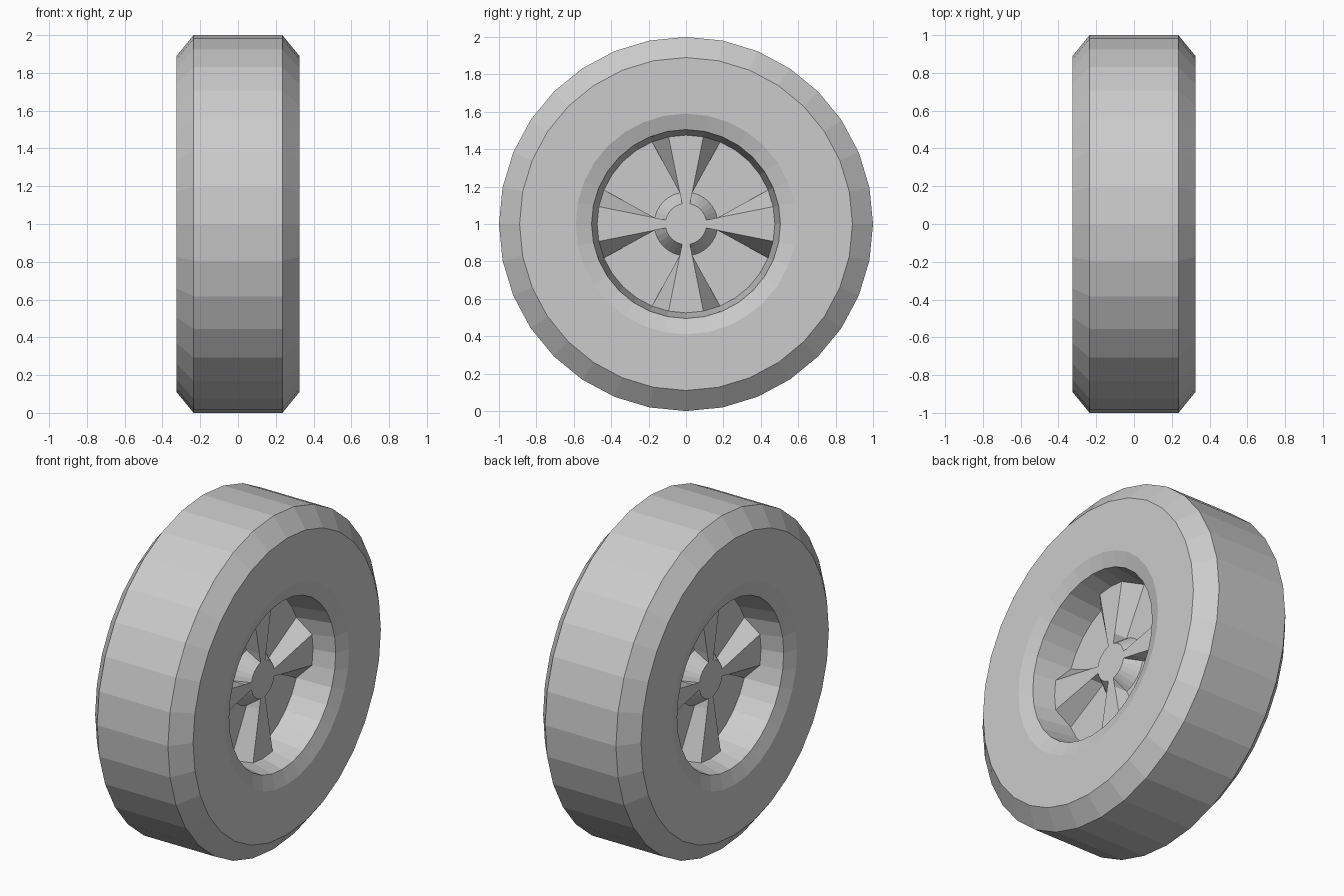
import bpy, bmesh
from math import sin, cos, tau

if "Cube" in bpy.data.objects:
    bpy.data.objects.remove(bpy.data.objects["Cube"], do_unlink=True)

SIDES = 32
PER_SPOKE = 8              # segments in one spoke repeat
TOP, FLOOR = 0.165, 0.08   # x of the spoke faces and of the pockets
R_HUB, R_BASE, R_DISC = 0.11, 0.17, 0.475
RIM = (0.295, 0.505)       # x and radius of the rim lip

grey = bpy.data.materials.new("plain grey")
grey.use_nodes = True
colour = (0.6, 0.6, 0.6, 1)
grey.diffuse_color = colour
grey.node_tree.nodes["Principled BSDF"].inputs["Base Color"].default_value = colour


def point(x, r, j):
    a = tau * j / SIDES
    return (x, r * sin(a), r * cos(a))


def finish(name, faces):
    """Join polygons into one object, mirrored to the other side of the wheel."""
    bm = bmesh.new()
    for f in faces:
        bm.faces.new([bm.verts.new(p) for p in f])
    bmesh.ops.remove_doubles(bm, verts=bm.verts[:], dist=1e-4)
    bmesh.ops.recalc_face_normals(bm, faces=bm.faces[:])
    # the visible side of every part looks outward along +x or away from the axle
    if sum(f.normal.x * f.calc_area() for f in bm.faces) < 0:
        bmesh.ops.reverse_faces(bm, faces=bm.faces[:])
    mesh = bpy.data.meshes.new(name)
    bm.to_mesh(mesh)
    bm.free()
    mesh.materials.append(grey)
    obj = bpy.data.objects.new(name, mesh)
    obj.location.z = 1
    bpy.context.collection.objects.link(obj)
    obj.modifiers.new("both_sides", "MIRROR")


# Tyre: tread, chamfered shoulder, sidewall and sloping lip
profile = [(0, 1.0), (0.235, 1.0), (0.325, 0.89), (0.325, 0.59), RIM]
tyre = []
for j in range(SIDES):
    for a, b in zip(profile, profile[1:]):
        tyre.append([point(*a, j), point(*a, j + 1), point(*b, j + 1), point(*b, j)])
finish("tyre", tyre)


# Wheel: rim wall, four raised spokes, round hub and pockets between the spokes
def on_spoke(j):
    return j % PER_SPOKE in (0, 1, PER_SPOKE - 1)


def outer(j):
    return point(TOP if on_spoke(j) else FLOOR, R_DISC, j)


wheel = []
for j in range(SIDES):
    k = j + 1
    hub_j, hub_k = point(TOP, R_HUB, j), point(TOP, R_HUB, k)
    low_j, low_k = point(FLOOR, R_BASE, j), point(FLOOR, R_BASE, k)
    wheel.append([point(*RIM, j), point(*RIM, k), outer(k), outer(j)])
    wheel.append([(TOP, 0, 0), hub_j, hub_k])
    if on_spoke(j) and on_spoke(k):
        high_j, high_k = point(TOP, R_BASE, j), point(TOP, R_BASE, k)
        wheel.append([hub_j, high_j, high_k, hub_k])
        wheel.append([high_j, outer(j), outer(k), high_k])
        continue
    wheel.append([hub_j, low_j, low_k, hub_k])
    if not (on_spoke(j) or on_spoke(k)):
        wheel.append([low_j, outer(j), outer(k), low_k])
        continue
    # spoke flank, its upright end beside the hub, and the pocket corner
    s, p = (j, k) if on_spoke(j) else (k, j)
    high, low = point(TOP, R_BASE, s), point(FLOOR, R_BASE, s)
    wheel.append([high, outer(s), outer(p), low])
    wheel.append([point(TOP, R_HUB, s), high, low])
    wheel.append([low, outer(p), point(FLOOR, R_BASE, p)])
finish("wheel", wheel)
